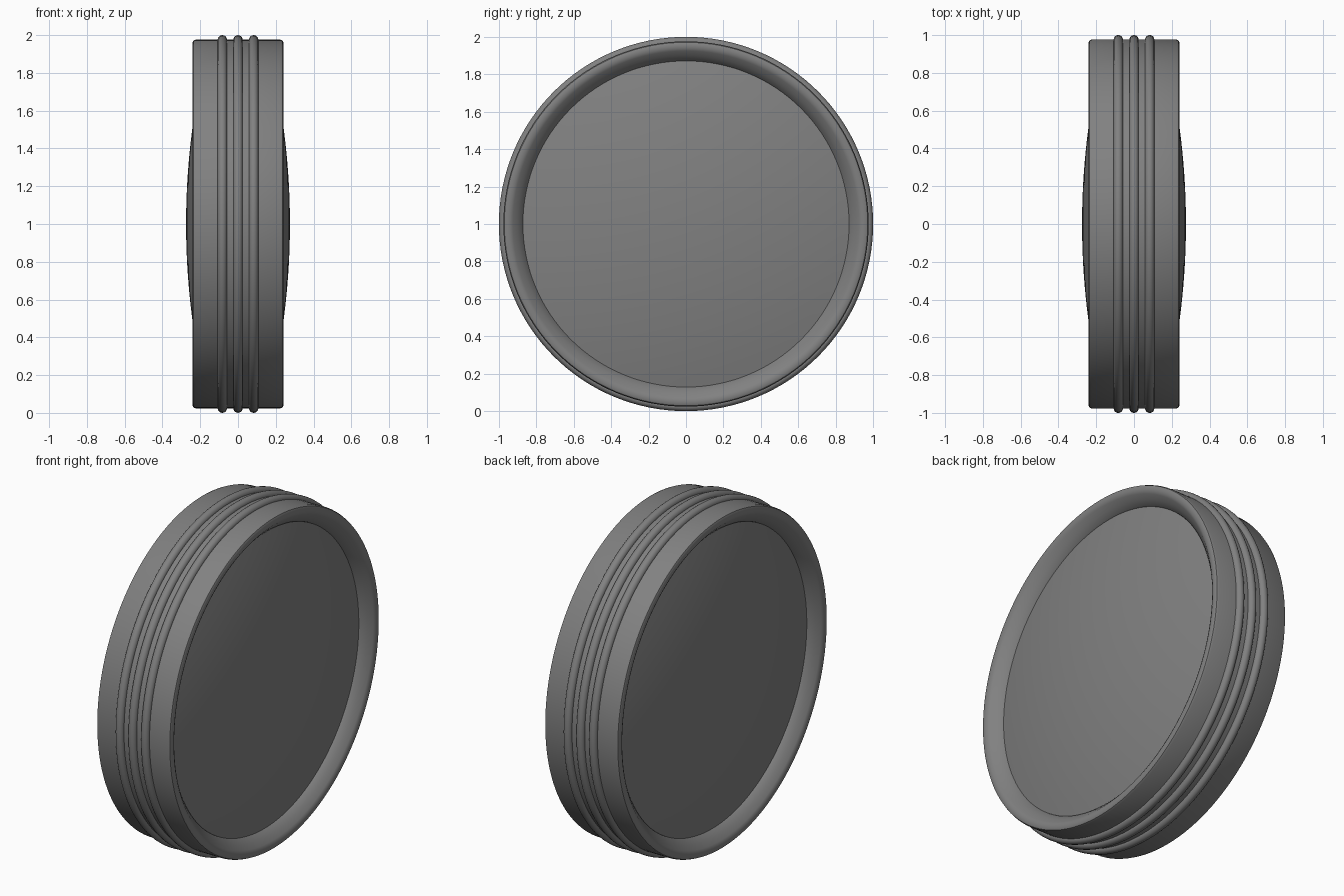
import bpy
import math

cube = bpy.data.objects.get("Cube")
if cube:
    bpy.data.objects.remove(cube, do_unlink=True)

SEGMENTS = 128
CENTRE = (0, 0, 1)

gray = bpy.data.materials.new("mid gray")
gray.use_nodes = True
colour = (0.22, 0.22, 0.22, 1)
gray.diffuse_color = colour
gray.node_tree.nodes["Principled BSDF"].inputs["Base Color"].default_value = colour


def lathe(name, profile, closed=False):
    """Turn a profile of (x, radius) points around the x axis."""
    verts, rings, faces = [], [], []
    for x, r in profile:
        count = SEGMENTS if r > 0 else 1
        start = len(verts)
        for i in range(count):
            a = math.tau * i / SEGMENTS
            verts.append((x, r * math.cos(a), r * math.sin(a)))
        rings.append([start + i % count for i in range(SEGMENTS)])
    pairs = list(zip(rings, rings[1:]))
    if closed:
        pairs.append((rings[-1], rings[0]))
    for a, b in pairs:
        for i in range(SEGMENTS):
            j = (i + 1) % SEGMENTS
            faces.append(list(dict.fromkeys((a[i], b[i], b[j], a[j]))))
    mesh = bpy.data.meshes.new(name)
    mesh.from_pydata(verts, [], faces)
    mesh.materials.append(gray)
    obj = bpy.data.objects.new(name, mesh)
    bpy.context.collection.objects.link(obj)
    obj.location = CENTRE
    bpy.ops.object.select_all(action='DESELECT')
    obj.select_set(True)
    bpy.context.view_layer.objects.active = obj
    bpy.ops.object.mode_set(mode='EDIT')
    bpy.ops.mesh.select_all(action='SELECT')
    bpy.ops.mesh.normals_make_consistent(inside=False)
    bpy.ops.object.mode_set(mode='OBJECT')
    bpy.ops.object.shade_smooth_by_angle(angle=math.radians(40))
    return obj


# Outer band with rounded lips and sloping inner walls
lip = [(0.16, 0.865), (0.185, 0.875), (0.21, 0.9), (0.232, 0.925),
       (0.24, 0.94), (0.24, 0.962), (0.236, 0.971), (0.225, 0.976)]
lathe("outer_band", lip + [(-x, r) for x, r in reversed(lip)], closed=True)

# Shallow domed panels on both sides
for side, name in ((1, "left_panel"), (-1, "right_panel")):
    dome = [(side * (0.275 - 0.13 * r * r), r)
            for r in (0.88 * i / 16 for i in range(17))]
    lathe(name, dome + [(side * 0.1, 0.88), (side * 0.1, 0)])

# Three raised rings around the band
for i, name in enumerate(("right_ring", "middle_ring", "left_ring")):
    offset = (i - 1) * 0.083
    section = [(offset + 0.025 * math.cos(math.tau * k / 16),
                0.975 + 0.025 * math.sin(math.tau * k / 16)) for k in range(16)]
    lathe(name, section, closed=True)
